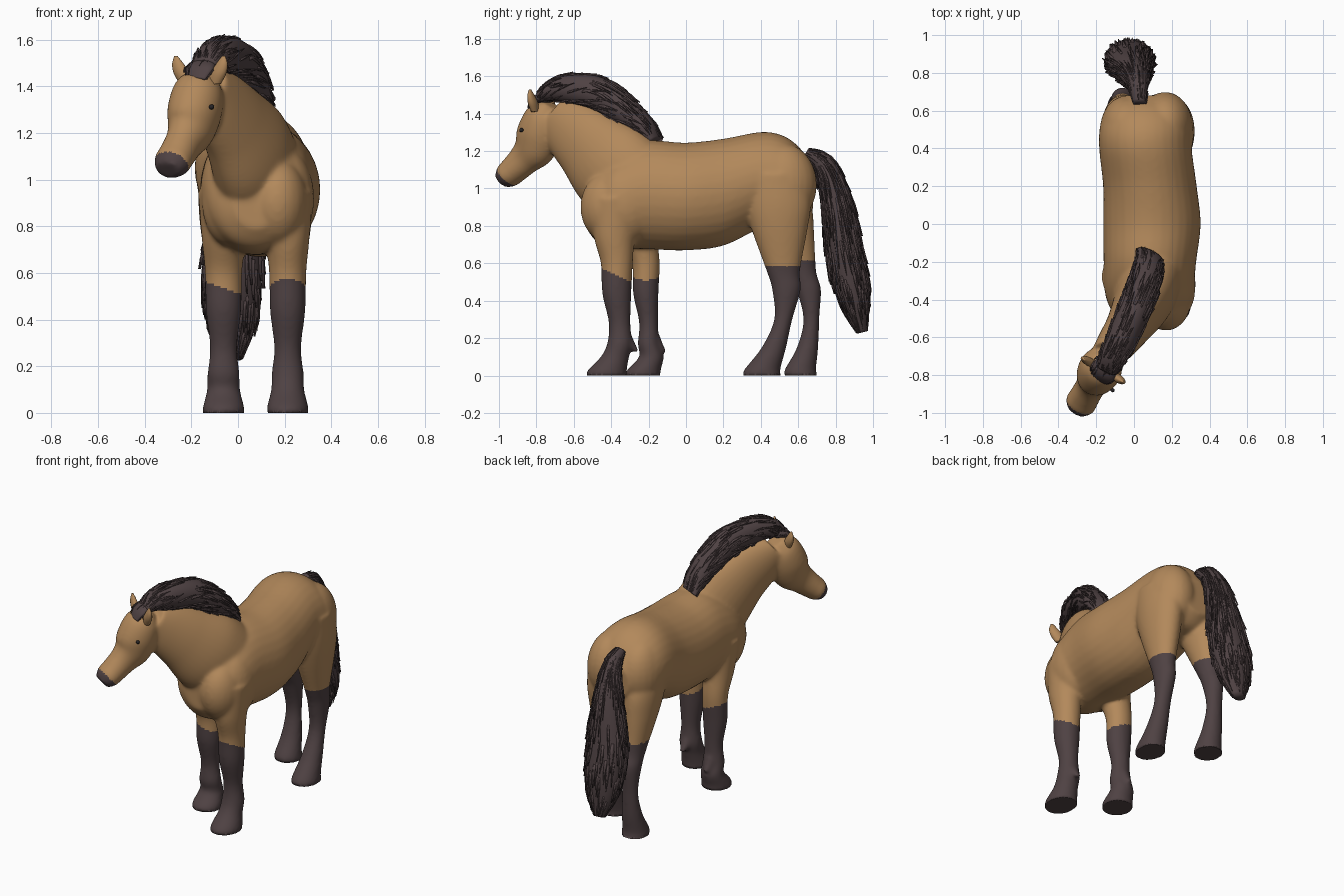
import bpy, bmesh, math, random
from mathutils import Vector

if "Cube" in bpy.data.objects:
    bpy.data.objects.remove(bpy.data.objects["Cube"])

random.seed(4)


def material(name, rgb):
    m = bpy.data.materials.new(name)
    m.diffuse_color = (*rgb, 1)
    m.use_nodes = True
    m.node_tree.nodes["Principled BSDF"].inputs["Base Color"].default_value = m.diffuse_color
    return m


TAN = material("tan coat", (0.45, 0.25, 0.105))
DARK = material("dark brown hair", (0.078, 0.054, 0.056))
BLACK = material("eye black", (0.02, 0.018, 0.02))

X, Y, Z = Vector((1, 0, 0)), Vector((0, 1, 0)), Vector((0, 0, 1))
HEAD_DIR = Vector((-0.5, -0.866, 0))
HEAD_SIDE = Vector((0.866, -0.5, 0))
NECK_SIDE = Vector((0.9, -0.43, 0))


def spline(pts, t):
    """Catmull-Rom through (x, y, z, half width, half depth) rows, t in 0..1."""
    n = len(pts) - 1
    f = min(max(t, 0), 1) * n
    i = min(int(f), n - 1)
    u = f - i
    a, b, c, d = (pts[min(max(k, 0), n)] for k in (i - 1, i, i + 1, i + 2))
    return [0.5 * (2 * q + (r - p) * u + (2 * p - 5 * q + 4 * r - s) * u * u
                   + (3 * q - p - 3 * r + s) * u ** 3) for p, q, r, s in zip(a, b, c, d)]


def surface(pts, side, up, t, ang, r=1.0):
    """Point on the swept elliptical tube."""
    p = spline(pts, t)
    n = up
    if up is None:
        tan = Vector(spline(pts, t + 0.01)[:3]) - Vector(spline(pts, t - 0.01)[:3])
        n = side.cross(tan).normalized()
    return Vector(p[:3]) + (side * p[3] * math.cos(ang) + n * p[4] * math.sin(ang)) * r


def loft(bm, pts, side, up=None, segs=32, steps=6):
    count = (len(pts) - 1) * steps
    rings = [[bm.verts.new(surface(pts, side, up, k / count, 2 * math.pi * j / segs))
              for j in range(segs)] for k in range(count + 1)]
    for a, b in zip(rings, rings[1:]):
        for j in range(segs):
            bm.faces.new((a[j], a[(j + 1) % segs], b[(j + 1) % segs], b[j]))
    bm.faces.new(rings[0][::-1])
    bm.faces.new(rings[-1])


def muscle(bm, centre, radii):
    """Rounded mass that swells the skin."""
    ball = bmesh.ops.create_uvsphere(bm, u_segments=24, v_segments=16, radius=1)
    for v in ball["verts"]:
        v.co = Vector(c + r * k for c, r, k in zip(centre, radii, v.co))


def finish(bm, name, mat):
    bmesh.ops.recalc_face_normals(bm, faces=bm.faces)
    me = bpy.data.meshes.new(name)
    bm.to_mesh(me)
    bm.free()
    me.materials.append(mat)
    me.shade_smooth()
    ob = bpy.data.objects.new(name, me)
    bpy.context.collection.objects.link(ob)
    return ob


body = bmesh.new()
# trunk, chest to rump: y, z, half width, half depth
trunk = [(-.535, .89, .09, .1), (-.47, .91, .19, .2), (-.35, .94, .235, .26), (-.2, .965, .245, .29),
         (0, .957, .258, .288), (.2, .98, .248, .286), (.4, 1.045, .245, .257),
         (.52, 1.045, .24, .237), (.61, 1.02, .205, .195), (.68, 1, .12, .11)]
loft(body, [(.078 + .017 * math.exp(-(y * 5) ** 2) - .018 * (y > .3), y, z, w, d)
            for y, z, w, d in trunk], X, Z)
# breast and rump muscles
muscle(body, (.17, -.41, .9), (.13, .155, .19))
muscle(body, (.19, -.32, .92), (.137, .17, .22))
muscle(body, (-.02, -.35, .9), (.135, .14, .19))
muscle(body, (.165, .52, 1.02), (.145, .18, .22))
muscle(body, (-.04, .5, 1.02), (.14, .18, .22))
# neck, turning to one side
loft(body, [(.08, -.25, 1, .2, .25), (.05, -.4, 1.12, .16, .25), (-.02, -.53, 1.24, .125, .2),
            (-.09, -.63, 1.33, .105, .165), (-.14, -.7, 1.39, .09, .12)], NECK_SIDE)
# head along the turned head axis: y, z, half width, half depth
head = [(-.72, 1.45, .06, .04), (-.75, 1.39, .105, .105), (-.78, 1.3, .115, .125),
        (-.81, 1.22, .1, .118), (-.86, 1.16, .08, .09), (-.92, 1.1, .081, .076),
        (-.955, 1.068, .082, .069), (-.985, 1.04, .055, .046)]
loft(body, [(-.15 + .577 * (y + .72), y, z, w, d) for y, z, w, d in head], HEAD_SIDE)
# legs, same rows; the second of each pair is set further back
front = [(-.36, .95, .11, .14), (-.382, .75, .094, .112), (-.37, .6, .08, .086),
         (-.37, .44, .076, .078), (-.355, .28, .058, .058), (-.355, .17, .069, .067),
         (-.38, .1, .071, .076), (-.42, .03, .088, .104), (-.425, 0, .092, .11)]
hind = [(.47, 1.08, .1, .17), (.49, .92, .108, .178), (.5, .78, .098, .15), (.52, .56, .066, .09),
        (.537, .46, .061, .077), (.52, .3, .051, .049), (.47, .15, .062, .066),
        (.407, .03, .08, .097), (.407, 0, .086, .104)]
for rows in (front, hind):
    for far in (0, 1):
        leg = []
        for y, z, w, d in rows:
            back = .21 * (1 - z / 1.05) if rows is hind else .155 + .04 * (z < .12) - .25 * max(0, z - .65)
            leg.append((.213 - .275 * far, y + far * back, z, w, d * (1 - .13 * far)))
        loft(body, leg, X, Y)
        # fetlock tuft
        if rows is front:
            x, y, z, w, d = leg[-4]
            loft(body, [(x, y + d * .5, z + .02, .04, .04), (x, y + d, z - .015, .03, .024),
                        (x, y + d + .03, z - .045, .016, .01)], X, steps=3)
horse = finish(body, "horse_body", TAN)

# fuse the parts into one soft skin
rm = horse.modifiers.new("fuse", 'REMESH')
rm.mode = 'VOXEL'
rm.voxel_size = 0.01
sm = horse.modifiers.new("soften", 'SMOOTH')
sm.factor, sm.iterations = 0.5, 14
skin = bpy.data.meshes.new_from_object(horse.evaluated_get(bpy.context.evaluated_depsgraph_get()))
horse.modifiers.clear()
horse.data = skin
skin.materials.clear()
skin.materials.append(TAN)
skin.materials.append(DARK)
for v in skin.vertices:
    if v.co.z < 0.014:
        v.co.z = 0
# dark stockings and muzzle
for f in skin.polygons:
    x, y, z = f.center
    if y > .2:
        top = .585 if x > .07 else .62
    else:
        top = .535 - .47 * (y + .37) if x > .07 else .535 - .35 * (x + .06)
    muzzle = y < -.85 and .76 * (.014 - f.center.dot(HEAD_DIR)) + .64 * z < -.042
    f.material_index = int(z < top or muzzle)
skin.shade_smooth()

# ears
for name, s in (("right_ear", 1), ("left_ear", -1)):
    base = Vector((-.158, -.765, 1.41))
    rows = [(*(base + HEAD_SIDE * s * o + HEAD_DIR * o * .1 + Z * h), w, w * .6)
            for o, h, w in ((.07, 0, .03), (.09, .045, .038), (.108, .085, .028), (.118, .12, .008))]
    bm = bmesh.new()
    loft(bm, rows, HEAD_SIDE, segs=14)
    finish(bm, name, TAN)

# eyes
for name, s in (("right_eye", 1), ("left_eye", -1)):
    bm = bmesh.new()
    bmesh.ops.create_uvsphere(bm, u_segments=12, v_segments=8, radius=.011)
    eye = finish(bm, name, BLACK)
    eye.location = Vector((-.2, -.83, 1.312)) + HEAD_SIDE * s * .1


def hair(name, pts, side, strands, length, twist, lift):
    """Hair mass with tapered locks lying over its surface."""
    bm = bmesh.new()
    loft(bm, pts, side, segs=20)
    for _ in range(strands):
        t0 = random.uniform(0, 1)
        ang = random.uniform(0, 2 * math.pi)
        turn = twist * math.copysign(1, math.cos(ang)) * (math.sin(ang) > 0)
        wide = random.uniform(.09, .17)
        rows = []
        for k in range(5):
            u = k / 4
            r = 1 + lift * u * random.uniform(.5, 1)
            h = wide * (1 - u) + .005
            rows.append([bm.verts.new(surface(pts, side, None, t0 + length * (u - .5),
                                              ang - turn * u + da, r + dr))
                         for da, dr in ((-h, -.06), (0, .04), (h, -.06))])
        for p, q in zip(rows, rows[1:]):
            for j in range(3):
                bm.faces.new((p[j], p[(j + 1) % 3], q[(j + 1) % 3], q[j]))
        bm.faces.new(rows[0][::-1])
        bm.faces.new(rows[-1])
    return finish(bm, name, DARK)


# mane from withers to poll, forelock, tail
hair("mane", [(.085, -.16, 1.255, .072, .03), (.08, -.225, 1.325, .078, .06), (.05, -.33, 1.415, .085, .082),
              (0, -.46, 1.5, .085, .092), (-.06, -.6, 1.53, .08, .083), (-.11, -.7, 1.525, .072, .063),
              (-.145, -.775, 1.495, .055, .032)], NECK_SIDE, 230, -.12, .5, .13)
hair("forelock", [(-.14, -.73, 1.495, .06, .035), (-.165, -.79, 1.475, .068, .024),
                  (-.18, -.825, 1.43, .045, .012)], HEAD_SIDE, 30, .4, 0, .15)
hair("tail", [(.03, .64, 1.19, .035, .03), (.02, .74, 1.12, .055, .06), (0, .805, .93, .09, .082),
              (-.02, .845, .68, .125, .095), (-.025, .88, .5, .12, .095),
              (-.025, .91, .36, .095, .07), (-.025, .942, .23, .04, .028)], X, 260, .16, 0, .15)
